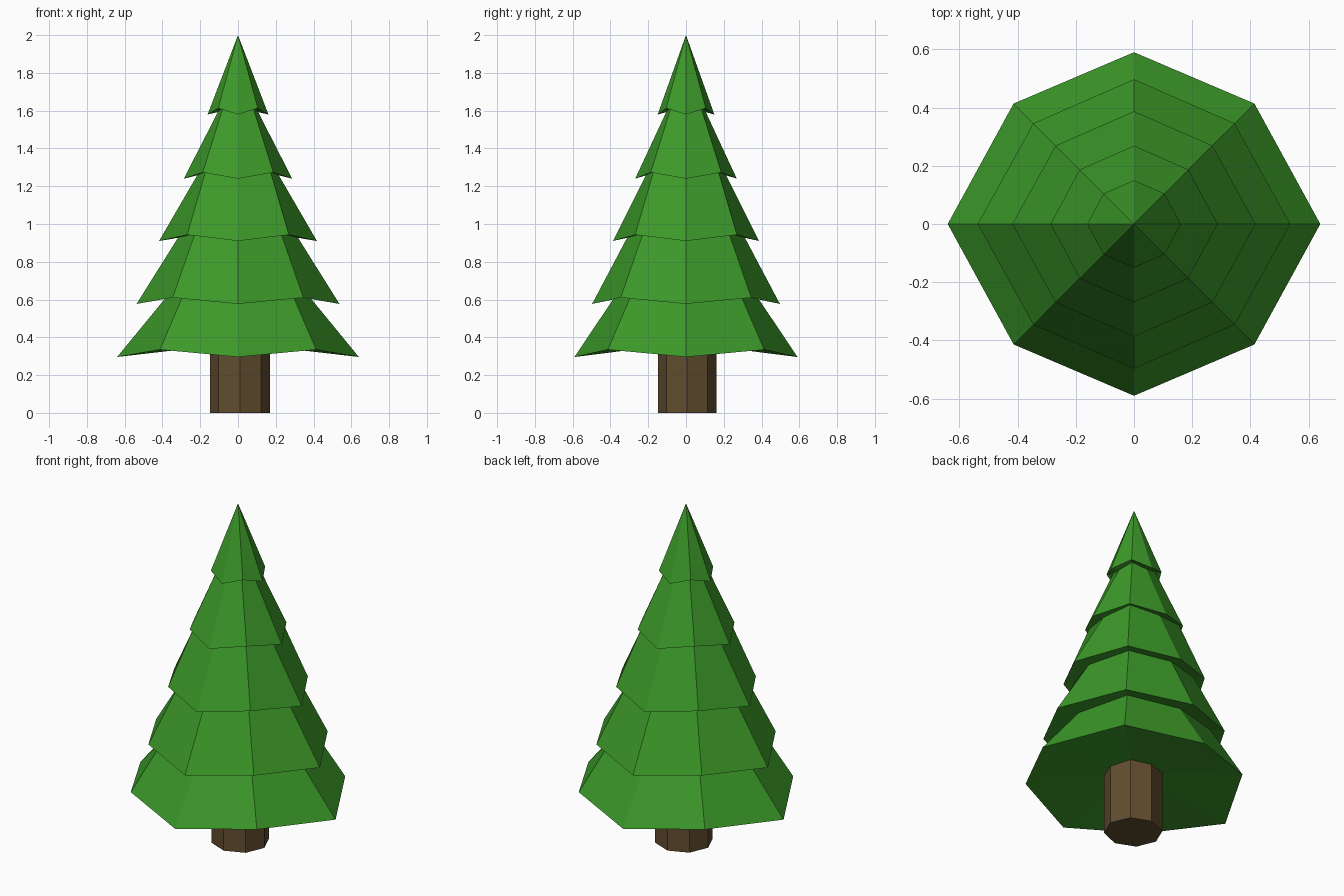
import bpy, bmesh
from math import cos, sin, pi

if "Cube" in bpy.data.objects:
    bpy.data.objects.remove(bpy.data.objects["Cube"])

def material(name, rgb):
    m = bpy.data.materials.new(name)
    m.diffuse_color = (*rgb, 1)
    m.use_nodes = True
    m.node_tree.nodes["Principled BSDF"].inputs["Base Color"].default_value = m.diffuse_color
    return m

def finish(name, bm, mat):
    bmesh.ops.recalc_face_normals(bm, faces=bm.faces)
    me = bpy.data.meshes.new(name)
    bm.to_mesh(me)
    bm.free()
    me.materials.append(mat)
    ob = bpy.data.objects.new(name, me)
    bpy.context.collection.objects.link(ob)
    return ob

def ring(bm, rx, ry, rd, z, zd):
    """Octagon: corners on the axes use rx, ry, z; diagonal corners use rd, zd."""
    verts = []
    for i in range(8):
        a = i * pi / 4
        diag = i % 2
        verts.append(bm.verts.new(((rd if diag else rx) * cos(a),
                                   (rd if diag else ry) * sin(a),
                                   zd if diag else z)))
    return verts

def bridge(bm, lower, upper):
    for i in range(8):
        j = (i + 1) % 8
        bm.faces.new((lower[i], lower[j], upper[j], upper[i]))

def fan(bm, verts, z):
    c = bm.verts.new((0, 0, z))
    for i in range(8):
        bm.faces.new((verts[i], verts[(i + 1) % 8], c))

green = material("needle_green", (0.045, 0.32, 0.022))
brown = material("bark_brown", (0.12, 0.074, 0.028))

# Foliage: five flared tiers with drooping corners, joined by narrow waists
tiers = [(0.64, 0.59, 0.585, 0.296, 0.335),
         (0.537, 0.497, 0.489, 0.577, 0.61),
         (0.418, 0.387, 0.381, 0.91, 0.943),
         (0.287, 0.269, 0.264, 1.24, 1.273),
         (0.161, 0.15, 0.148, 1.58, 1.613)]
waists = [(0.388, 0.385, 0.412, 0.603, 0.62),
          (0.318, 0.312, 0.323, 0.927, 0.948),
          (0.216, 0.212, 0.243, 1.258, 1.277),
          (0.107, 0.105, 0.113, 1.592, 1.616)]
bm = bmesh.new()
previous = None
for k, tier in enumerate(tiers):
    skirt = ring(bm, *tier)
    if previous:
        bridge(bm, previous, skirt)
    else:
        fan(bm, skirt, 0.37)
    if k < len(waists):
        previous = ring(bm, *waists[k])
        bridge(bm, skirt, previous)
    else:
        fan(bm, skirt, 2.0)
finish("foliage", bm, green)

# Trunk: eight-sided post
bm = bmesh.new()
bmesh.ops.create_cone(bm, cap_ends=True, segments=8, radius1=0.159, radius2=0.159, depth=0.4)
for v in bm.verts:
    a = v.co.copy()
    v.co = (a.x + 0.01, a.y * 0.97 + 0.006, a.z + 0.2)
finish("trunk", bm, brown)
